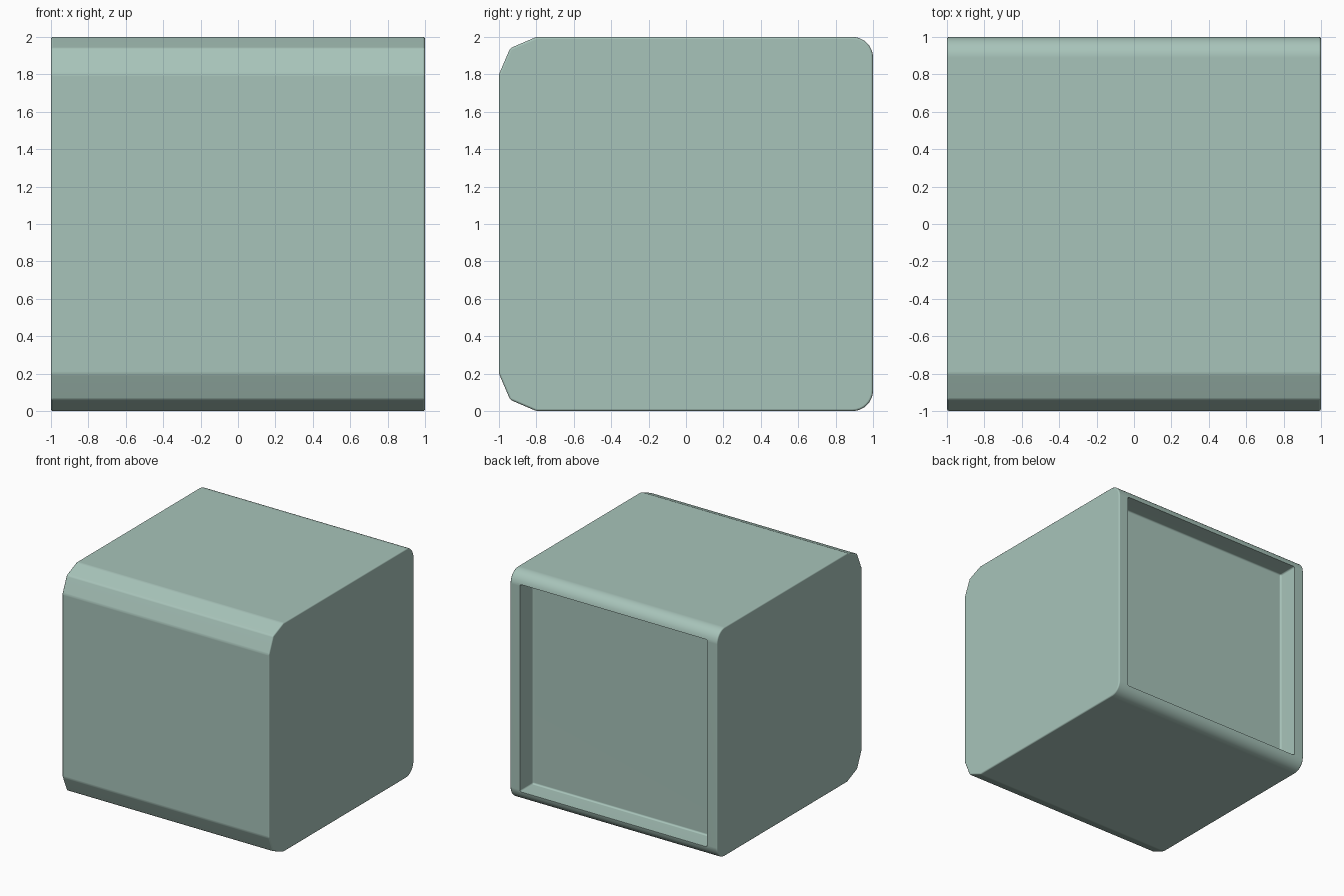
import bpy, bmesh, math

if "Cube" in bpy.data.objects:
    bpy.data.objects.remove(bpy.data.objects["Cube"])

HALF, R = 1.0, 0.11


def profile():
    # side outline (y, z): two-facet chamfers at the front, round corners at the back
    top = [(-1, 0.8), (-0.94, 0.94), (-0.8, 1)]
    for i in range(9):
        a = math.pi / 2 * (1 - i / 8)
        top.append((HALF - R + R * math.cos(a), HALF - R + R * math.sin(a)))
    return [(y, z + 1) for y, z in top] + [(y, 1 - z) for y, z in reversed(top)]


def finish(bm, name):
    mesh = bpy.data.meshes.new(name)
    bm.to_mesh(mesh)
    bm.free()
    obj = bpy.data.objects.new(name, mesh)
    bpy.context.collection.objects.link(obj)
    return obj


# cube body: extruded side profile with all hard edges slightly eased
bm = bmesh.new()
face = bm.faces.new([bm.verts.new((-HALF, y, z)) for y, z in profile()])
ext = bmesh.ops.extrude_face_region(bm, geom=[face])
for v in ext["geom"]:
    if isinstance(v, bmesh.types.BMVert):
        v.co.x = HALF
bmesh.ops.recalc_face_normals(bm, faces=bm.faces)
hard = [e for e in bm.edges if e.calc_face_angle(0) > math.radians(20)]
bmesh.ops.bevel(bm, geom=hard, offset=0.012, segments=3, profile=0.5, affect='EDGES')
body = finish(bm, "cabinet_body")

# square recess in the back, with eased corners
bm = bmesh.new()
bmesh.ops.create_cube(bm, size=2)
for v in bm.verts:
    v.co.x *= 0.905
    v.co.y = v.co.y * 0.5 + 1.32
    v.co.z = v.co.z * 0.905 + 1
bmesh.ops.bevel(bm, geom=bm.edges[:], offset=0.015, segments=3, profile=0.5, affect='EDGES')
cutter = finish(bm, "recess_cutter")
cutter.hide_render = True
mod = body.modifiers.new("recess", 'BOOLEAN')
mod.object = cutter
mod.operation = 'DIFFERENCE'
mod.solver = 'EXACT'

bpy.ops.object.select_all(action='DESELECT')
body.select_set(True)
bpy.context.view_layer.objects.active = body
bpy.ops.object.modifier_apply(modifier=mod.name)
bpy.data.objects.remove(cutter)
bpy.ops.object.shade_smooth_by_angle(angle=math.radians(35))

# area-weighted normals keep the big faces flat
wn = body.modifiers.new("flat_faces", 'WEIGHTED_NORMAL')
wn.keep_sharp = True

# muted grey-green
mat = bpy.data.materials.new("grey_green")
mat.diffuse_color = (0.39, 0.55, 0.49, 1)
mat.use_nodes = True
mat.node_tree.nodes["Principled BSDF"].inputs["Base Color"].default_value = mat.diffuse_color
body.data.materials.clear()
body.data.materials.append(mat)
